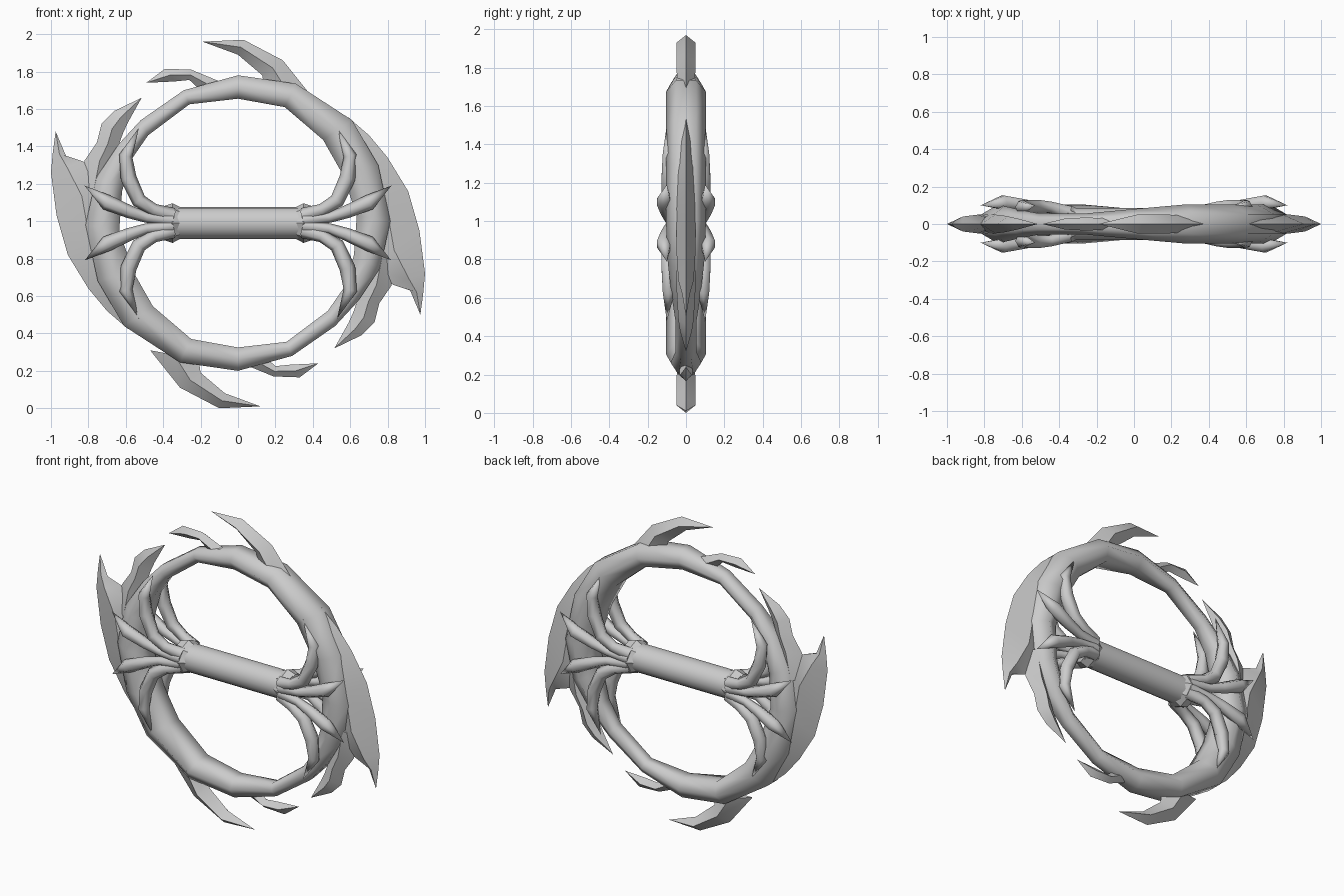
import bpy, bmesh, math
from mathutils import Vector

if "Cube" in bpy.data.objects:
    bpy.data.objects.remove(bpy.data.objects["Cube"])

CZ = 0.99  # height of the centre; the weapon repeats when turned half a turn about y


def loft(name, rings, closed=False, angle=35):
    """Skin a list of equal-length vertex rings."""
    bm = bmesh.new()
    vs = [[bm.verts.new(p) for p in r] for r in rings]
    n, m = len(vs), len(vs[0])
    for i in range(n if closed else n - 1):
        a, b = vs[i], vs[(i + 1) % n]
        for k in range(m):
            l = (k + 1) % m
            bm.faces.new((a[k], a[l], b[l], b[k]))
    if not closed:
        bm.faces.new(vs[0])
        bm.faces.new(vs[-1])
    bmesh.ops.remove_doubles(bm, verts=bm.verts, dist=0.0005)
    bmesh.ops.recalc_face_normals(bm, faces=bm.faces)
    me = bpy.data.meshes.new(name)
    bm.to_mesh(me)
    bm.free()
    ob = bpy.data.objects.new(name, me)
    bpy.context.collection.objects.link(ob)
    bpy.ops.object.select_all(action='DESELECT')
    ob.select_set(True)
    bpy.context.view_layer.objects.active = ob
    bpy.ops.object.shade_smooth_by_angle(angle=math.radians(angle))
    return ob


def turn(p, d=(0, 0)):
    return (-p[0] + d[0], 2 * CZ - p[1] + d[1])


# Ring: (outer, inner, half depth) stations for half a turn, repeated by rotation
half = [((0, 1.78), (0, 1.655), .08), ((.31, 1.735), (.25, 1.61), .105),
        ((.61, 1.54), (.455, 1.435), .105), ((.75, 1.3), (.56, 1.25), .105),
        ((.815, 1.0), (.635, 1.03), .105), ((.76, .75), (.62, .82), .095),
        ((.64, .57), (.57, .65), .075), ((.52, .44), (.48, .52), .055),
        ((.29, .28), (.26, .355), .055)]
stations = half + [(turn(o), turn(i), w) for o, i, w in half]
section = [(0, .5), (.5, 1), (1, .5), (1, -.5), (.5, -1), (0, -.5)]
loft("ring", [[(i[0] + (o[0] - i[0]) * t, y * w, i[1] + (o[1] - i[1]) * t)
               for t, y in section] for o, i, w in stations], closed=True, angle=85)


# Blades: diamond section between an outer and an inner edge, ending in a point
def blade(name, outer, inner, w, shift=(0, 0)):
    for tag, f in (("a", lambda p: p), ("b", lambda p: turn(p, shift))):
        rings = []
        for o, i, y in zip(map(f, outer), map(f, inner), w):
            mx, mz = (o[0] + i[0]) / 2, (o[1] + i[1]) / 2
            rings.append([(o[0], 0, o[1]), (mx, y, mz), (i[0], 0, i[1]), (mx, -y, mz)])
        loft(f"{name}_{tag}", rings)


blade("side_blade",
      [(.59, 1.555), (.70, 1.46), (.80, 1.34), (.91, 1.16), (.97, .95), (1.0, .72), (.99, .61), (.975, .50)],
      [(.56, 1.50), (.64, 1.36), (.68, 1.2), (.68, .98), (.70, .74), (.83, .66), (.92, .63), (.975, .50)],
      [.01, .03, .045, .05, .05, .04, .02, 0])
blade("side_spur",
      [(.85, .80), (.82, .655), (.755, .56), (.73, .46), (.66, .39), (.515, .32)],
      [(.70, .86), (.66, .66), (.64, .58), (.615, .51), (.59, .455), (.515, .32)],
      [.05, .05, .045, .04, .03, 0])
blade("tall_fin",
      [(.40, 1.66), (.24, 1.86), (.03, 1.97), (-.19, 1.96)],
      [(.14, 1.71), (.13, 1.78), (0, 1.89), (-.19, 1.96)],
      [.045, .05, .05, 0], (-.07, -.01))
blade("small_fin",
      [(-.08, 1.74), (-.25, 1.81), (-.39, 1.815), (-.49, 1.74)],
      [(-.20, 1.70), (-.26, 1.755), (-.34, 1.747), (-.49, 1.74)],
      [.03, .035, .03, 0], (-.06, 0))


# Handle with flared collars
def lathe(name, prof, n=12):
    loft(name, [[(x, r * math.cos(2 * math.pi * k / n), CZ + r * math.sin(2 * math.pi * k / n))
                 for k in range(n)] for x, r in prof])


lathe("handle", [(-.4, .086), (.4, .086)], 16)
for s, tag in ((1, "right"), (-1, "left")):
    lathe("collar_" + tag, [(s * .30, .08), (s * .35, .106), (s * .405, .088), (s * .42, .05)], 8)


# Claws: tapering six-sided tubes gripping the ring
def claw(name, path, sx, sy, sz):
    pts = [Vector((sx * x, sy * y, CZ + sz * z)) for x, y, z, r in path]
    rings = []
    for i, p in enumerate(pts):
        t = (pts[min(i + 1, len(pts) - 1)] - pts[max(i - 1, 0)]).normalized()
        u = t.cross(Vector((0, 1, 0))).normalized()
        v = t.cross(u)
        r = path[i][3]
        rings.append([p + r * (u * math.cos(k * math.pi / 3) + v * math.sin(k * math.pi / 3))
                      for k in range(6)])
    loft(name, rings, angle=75)


long_claw = [(.35, .06, .04, .042), (.45, .09, .07, .034), (.53, .095, .12, .04),
             (.585, .09, .24, .043), (.60, .09, .36, .036), (.53, .10, .51, 0)]
short_claw = [(.35, .07, .015, .037), (.49, .09, .03, .028), (.58, .10, .06, .035),
              (.70, .115, .11, .042), (.82, .10, .20, 0)]
for sx, a in ((1, "right"), (-1, "left")):
    for sy, b in ((-1, "front"), (1, "back")):
        for sz, c in ((1, "upper"), (-1, "lower")):
            claw(f"long_claw_{a}_{b}_{c}", long_claw, sx, sy, sz)
            claw(f"short_claw_{a}_{b}_{c}", short_claw, sx, sy, sz)
